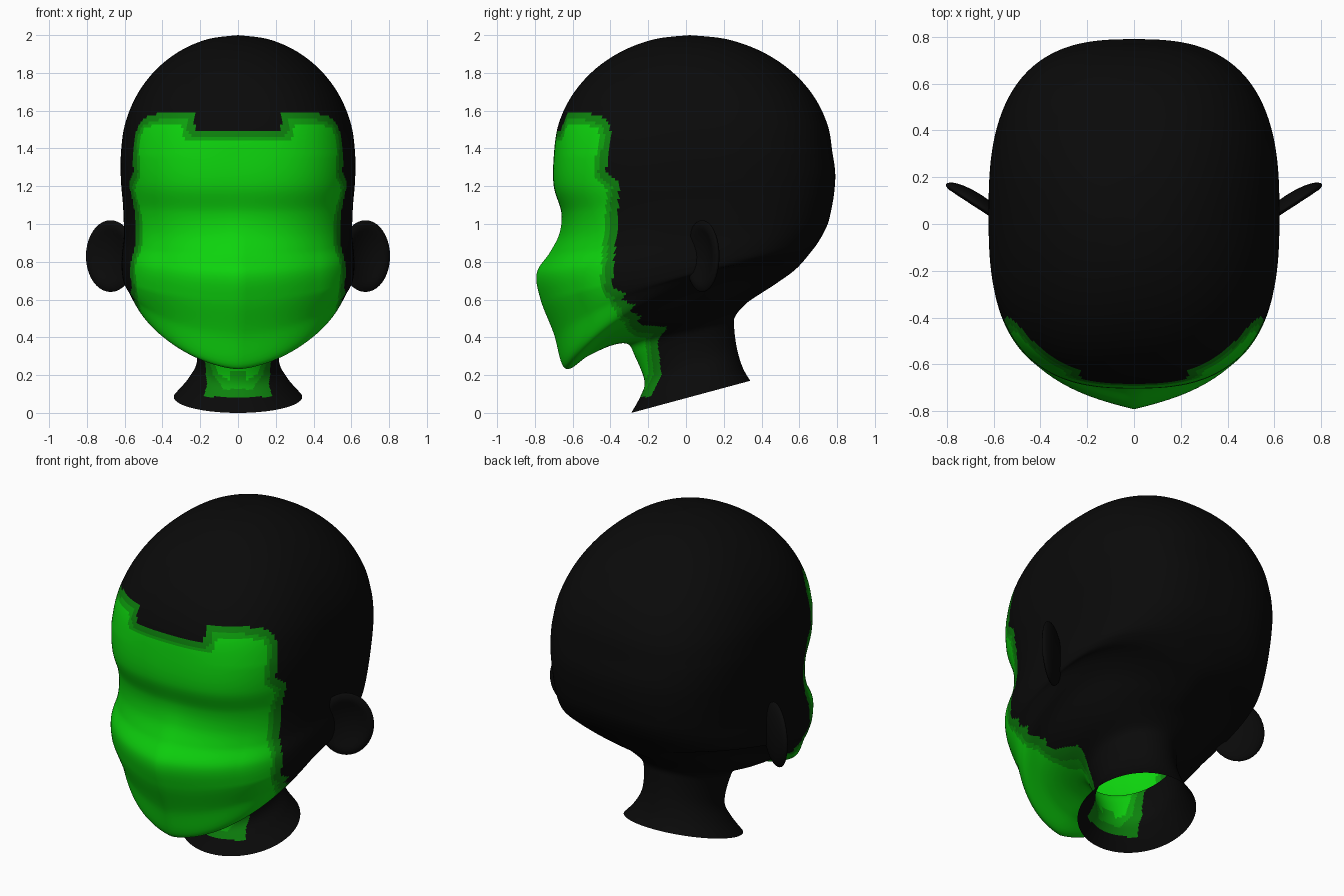
import bpy, bmesh, math
from mathutils import Vector, Matrix

if "Cube" in bpy.data.objects:
    bpy.data.objects.remove(bpy.data.objects["Cube"])

def material(name, rgb):
    m = bpy.data.materials.new(name)
    m.diffuse_color = (*rgb, 1)
    m.use_nodes = True
    m.node_tree.nodes["Principled BSDF"].inputs["Base Color"].default_value = m.diffuse_color
    return m

BLACK = material("black", (0.003, 0.003, 0.003))
GREENS = [material("dark green", (0.004, 0.22, 0.004)),
          material("mid green", (0.004, 0.36, 0.004)),
          material("bright green", (0.004, 0.65, 0.004))]

# Tilted rings from neck to forehead: front y, front z, back y, back z, half width
RINGS = [
    (-.29, .00, .34, .17, .34),     # neck base
    (-.24, .09, .30, .24, .27),
    (-.22, .17, .27, .34, .22),
    (-.27, .30, .255, .45, .225),
    (-.31, .365, .26, .51, .26),    # throat
    (-.40, .355, .32, .58, .37),
    (-.52, .30, .40, .635, .47),
    (-.64, .235, .47, .68, .55),    # chin
    (-.70, .42, .58, .76, .60),
    (-.77, .60, .66, .85, .615),
    (-.79, .74, .71, .92, .615),    # muzzle
    (-.72, .85, .75, 1.0, .605),
    (-.67, .95, .77, 1.08, .605),
    (-.66, 1.06, .785, 1.17, .61),  # eye hollow
    (-.70, 1.2, .79, 1.27, .62),
    (-.70, 1.36, .775, 1.38, .62),  # forehead
]
# The crown is a quarter ellipse closing at the top
for k in range(1, 7):
    c, s = math.cos(k * math.pi / 12), math.sin(k * math.pi / 12)
    z = 1.36 + .64 * s
    RINGS.append((.02 - .72 * c, z, .02 + .755 * c, z, .62 * c))
STEPS, SIDES = 10, 224

def smooth_rings(rings):
    """Catmull-Rom interpolation between the rings, with the ring number added."""
    last = len(rings) - 1
    out = []
    for i in range(last):
        near = [rings[min(max(i + k, 0), last)] for k in (-1, 0, 1, 2)]
        for s in range(STEPS):
            t = s / STEPS
            ring = [.5 * (2 * q + (r - p) * t + (2 * p - 5 * q + 4 * r - w) * t * t
                          + (3 * q - p - 3 * r + w) * t ** 3) for p, q, r, w in zip(*near)]
            out.append(ring + [i + t])
    return out + [list(rings[-1]) + [last]]

def power(v, e):
    return math.copysign(abs(v) ** e, v)

def bump(i, centre, width):
    return math.exp(-((i - centre) / width) ** 2)

def ring_point(ring, angle):
    yf, zf, yb, zb, w, i = ring
    e = 1 - .27 * max(0, min(1, (i - 4) / 5, (21 - i) / 6))    # squarer at mid head
    ridge = .09 * bump(i, 9.5, 2.6)
    lift = .19 * bump(i, 7, 1.5)                               # raised jaw corners
    s, c = power(math.sin(angle), e), power(math.cos(angle), e)
    x, t = w * s, (1 - c) / 2
    yf += ridge
    y = yf + (yb - yf) * t
    if c > 0:                                                  # centre ridge of the muzzle
        y -= ridge * max(0, 1 - abs(x) / .42) ** 1.2
    return Vector((x, y, zf + (zb - zf) * t + lift * abs(s) ** 1.5))

# Rear border of the painted face and throat, as (y, z), rising
BORDER = [(-.20, .06), (-.13, .20), (-.15, .38), (-.10, .455), (-.24, .465)]
BORDER += [(-.26 - .02 * k + .045 * (k % 2), .48 + .03 * k) for k in range(7)]  # ragged jaw
BORDER += [(-.39, .68), (-.35, 1.21), (-.425, 1.28), (-.39, 1.48), (-.42, 1.56), (-.60, 1.61)]

def paint_depth(p):
    """Distance inside the painted area, negative outside it."""
    x, y, z = abs(p.x), p.y, p.z
    if y > 0 or z > 1.6 or z < .085:
        return -1
    near, inside = 1, False
    for (y0, z0), (y1, z1) in zip(BORDER, BORDER[1:]):
        dy, dz = y1 - y0, z1 - z0
        t = min(max(((y - y0) * dy + (z - z0) * dz) / (dy * dy + dz * dz), 0), 1)
        near = min(near, math.hypot(y - y0 - t * dy, z - z0 - t * dz))
        if z0 <= z < z1:
            inside = y < y0 + dy * (z - z0) / dz
    if not inside or (x < .23 and z > 1.5):
        return -1
    near = min(near, z - .085, 1.595 - z,
               math.hypot(max(x - .23, 0), max(1.5 - z, 0)))   # hairline notch
    if z < .3 and y > -.45:                                    # throat notch
        near = min(near, .045 + max(x - .02, z - .2, 0))
    return near

def finish(bm, name, materials):
    for f in bm.faces:
        f.smooth = True
    me = bpy.data.meshes.new(name)
    bm.to_mesh(me)
    bm.free()
    for m in materials:
        me.materials.append(m)
    bpy.context.collection.objects.link(bpy.data.objects.new(name, me))

# Head and open neck as one skin
bm = bmesh.new()
rows = [[bm.verts.new(ring_point(r, 2 * math.pi * k / SIDES)) for k in range(SIDES)]
        for r in smooth_rings(RINGS)]
for lo, hi in zip(rows, rows[1:]):
    for k in range(SIDES):
        n = (k + 1) % SIDES
        bm.faces.new((lo[k], lo[n], hi[n], hi[k]))
bmesh.ops.remove_doubles(bm, verts=rows[-1], dist=1e-5)
for f in bm.faces:
    d = paint_depth(f.calc_center_median())
    f.material_index = 0 if d < 0 else 1 if d < .04 else 2 if d < .065 else 3
finish(bm, "head", [BLACK] + GREENS)

# Ears: flattened discs flaring outward and back, hollowed in front
for side, name in ((1, "right_ear"), (-1, "left_ear")):
    bm = bmesh.new()
    bmesh.ops.create_uvsphere(bm, u_segments=32, v_segments=20, radius=1)
    for v in bm.verts:
        r2 = v.co.x ** 2 + v.co.z ** 2
        if v.co.y < 0:
            v.co.y = v.co.y * .5 + .9 * max(0, 1 - r2 * 1.5)
        v.co = Vector((v.co.x * .155, v.co.y * .045, v.co.z * .19))
    bm.transform(Matrix.Translation((.675, .085, .83)) @ Matrix.Rotation(math.radians(33), 4, 'Z'))
    if side < 0:
        bm.transform(Matrix.Scale(-1, 4, (1, 0, 0)))
        bmesh.ops.reverse_faces(bm, faces=bm.faces)
    finish(bm, name, [BLACK])
